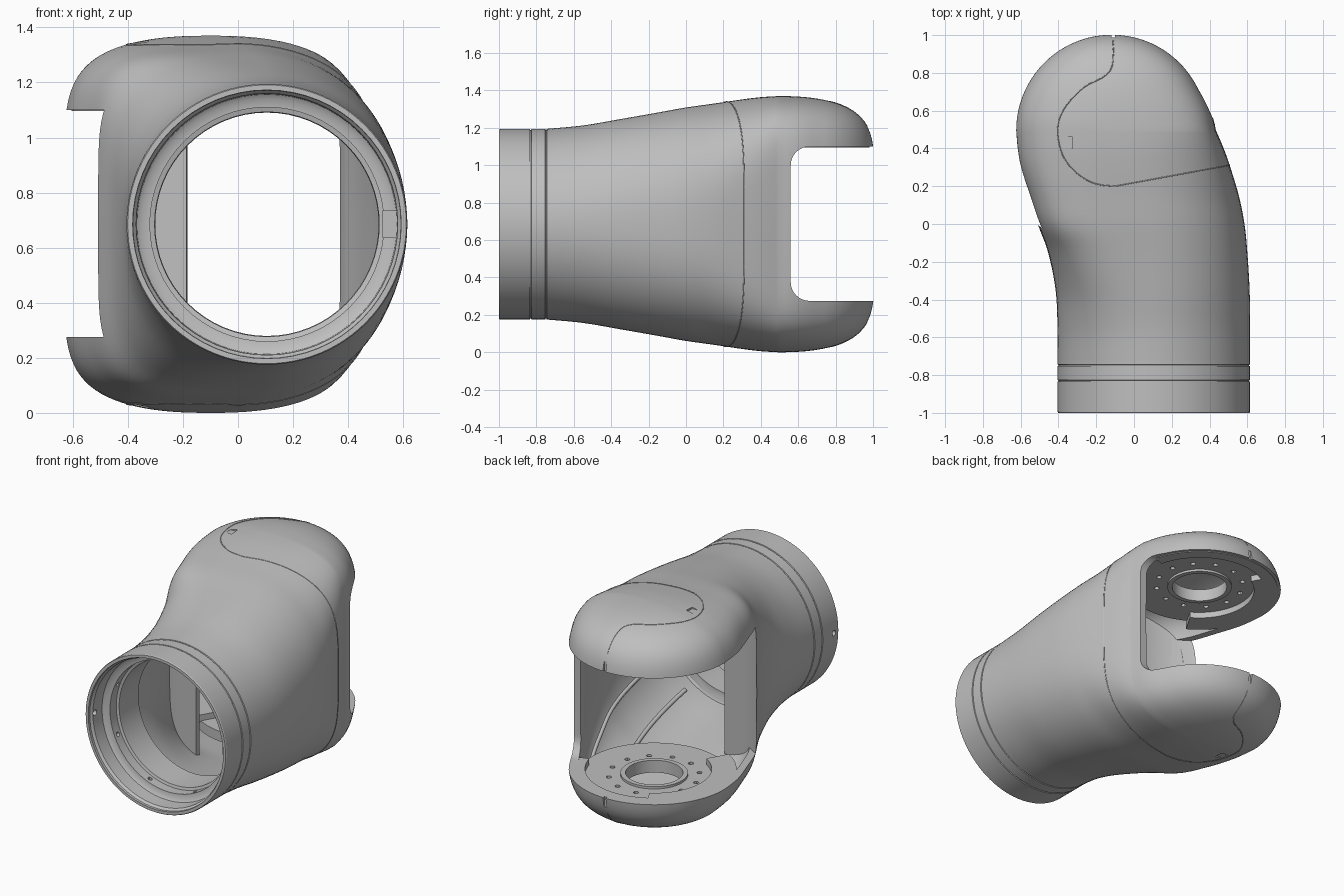
import bpy, bmesh, math
from math import sin, cos, pi, radians
from mathutils import Vector
from mathutils.bvhtree import BVHTree

cube = bpy.data.objects.get("Cube")
if cube:
    bpy.data.objects.remove(cube, do_unlink=True)

MID, N = 0.685, 96                 # height of the long axis, points per section
JX, JY, JR, JB = -0.117, 0.495, 0.515, 0.685   # joint axis, head radius, half height
WIDE = 0.07                        # extra width of the head where the +x wall ends
LOW, HIGH = 0.275, 1.1             # fork opening

GREY = bpy.data.materials.new("cast grey")
GREY.use_nodes = True
GREY.diffuse_color = (.52, .52, .52, 1)
GREY.node_tree.nodes["Principled BSDF"].inputs["Base Color"].default_value = (.52, .52, .52, 1)


def make(name, verts, faces):
    me = bpy.data.meshes.new(name)
    me.from_pydata([tuple(v) for v in verts], [], faces)
    bm = bmesh.new()
    bm.from_mesh(me)
    bmesh.ops.remove_doubles(bm, verts=bm.verts, dist=1e-5)
    bmesh.ops.recalc_face_normals(bm, faces=bm.faces)
    bm.to_mesh(me)
    bm.free()
    me.materials.append(GREY)
    ob = bpy.data.objects.new(name, me)
    bpy.context.collection.objects.link(ob)
    return ob


def activate(ob):
    bpy.ops.object.select_all(action='DESELECT')
    ob.select_set(True)
    bpy.context.view_layer.objects.active = ob


def boolean(ob, cutter, op='DIFFERENCE'):
    cutter.hide_render = True
    mod = ob.modifiers.new("cut", 'BOOLEAN')
    mod.operation, mod.solver, mod.object = op, 'EXACT', cutter
    activate(ob)
    bpy.ops.object.modifier_apply(modifier=mod.name)
    bpy.data.objects.remove(cutter, do_unlink=True)


def smooth(ob):
    activate(ob)
    bpy.ops.object.shade_smooth_by_angle(angle=radians(30))


def bridge(rings, caps=True, loop=False):
    n, k = len(rings[0]), len(rings)
    verts = [p for r in rings for p in r]
    faces = [(i * n + j, i * n + (j + 1) % n, (i + 1) % k * n + (j + 1) % n, (i + 1) % k * n + j)
             for i in range(k if loop else k - 1) for j in range(n)]
    if caps:
        faces += [tuple(range(n)), tuple(range((k - 1) * n, k * n))]
    return verts, faces


def upright(u, v, w):
    return (u, v, w)


def prism(name, outline, a, b, place=upright):
    return make(name, *bridge([[place(u, v, w) for u, v in outline] for w in (a, b)]))


def box(name, centre, size):
    x, y, z = centre
    sx, sy, sz = (s / 2 for s in size)
    return prism(name, [(x - sx, y - sy), (x + sx, y - sy), (x + sx, y + sy), (x - sx, y + sy)],
                 z - sz, z + sz)


def sector(r0, r1, a0, a1):
    angles = [radians(a) for a in range(a0, a1 + 1, 3)]
    return [(JX + r * cos(a), JY + r * sin(a)) for r, s in ((r0, 1), (r1, -1)) for a in angles[::s]]


def lathe(name, profile, place, seg=64):
    rings = [[place(r * cos(2 * pi * i / seg), r * sin(2 * pi * i / seg), h) for r, h in profile]
             for i in range(seg)]
    return make(name, *bridge(rings, caps=False, loop=True))


def spline(keys, steps):
    out = []
    for i in range(len(keys) - 1):
        p = [keys[max(0, min(len(keys) - 1, i + o))] for o in (-1, 0, 1, 2)]
        for s in range(steps):
            t = s / steps
            out.append(tuple(0.5 * (2 * b + (c - a) * t + (2 * a - 5 * b + 4 * c - d) * t * t
                                    + (3 * b - a - 3 * c + d) * t ** 3) for a, b, c, d in zip(*p)))
    return out + [tuple(keys[-1])]


def power(v, n):
    return math.copysign(abs(v) ** (2 / n), v) if abs(v) > 1e-9 else 0.0


# Stations along y: y, min x, max x, half height, then x and z squareness of the +x and -x sides
HX, HZ = 2.3, 6.5
KEYS = [(-.74, -.405, .615, .51, 2, 2, 2, 2), (-.55, -.405, .615, .528, 2, 2.05, 2.15, 2.15),
        (-.35, -.415, .612, .562, 2, 2.2, 2.6, 2.6), (-.15, -.455, .6, .597, 2, 2.4, 3.4, 3.7),
        (0, -.51, .585, .624, 2, 2.6, 4.4, 5.5), (.15, -.56, .555, .645, 2, 3, 4, 5.7),
        (.3, -.608, .51, .667, 2.05, 4, 3, 6), (.4, -.625, .475, .679, 2.15, 5, 2.6, 6.2),
        (JY, JX - JR, JX + JR * (1 + WIDE), JB, HX, HZ, HX, HZ)]
STATIONS = spline(KEYS, 5)


def section(st, d):
    y, x0, x1, h = st[:4]
    c, a, h = (x0 + x1) / 2, (x1 - x0) / 2 - d, h - d
    points = []
    for i in range(N):
        t = 2 * pi * i / N
        n, m = st[4:6] if cos(t) > 0 else st[6:8]
        points.append((c + a * power(cos(t), n), y, MID + h * power(sin(t), m)))
    return points


def head(phi, d):
    R, b = JR - d, JB - d
    ring = []
    for i in range(N):
        t = 2 * pi * i / N
        x, dy = R * cos(phi) * power(cos(t), HX), R * sin(phi)
        z = b * max(0, 1 - (math.hypot(x, dy) / R) ** HX) ** (1 / HZ)
        if x > 0:
            x *= 1 + WIDE * max(0, 1 - phi / radians(25))
        ring.append((JX + x, JY + dy, MID + (z if i < N / 2 else -z)))
    return ring


def loft(name, d, start):
    rings = [section((y, -.405 + i, .615 - i, .51 - i, 2, 2, 2, 2), d) for y, i in start]
    rings += [section(s, d) for s in STATIONS if s[0] > start[-1][0] + .001]
    rings += [head(radians(p), d) for p in range(4, 89, 4)]
    return make(name, *bridge(rings))


# Outer housing with two grooves round the collar
COLLAR = [(-1, .004), (-.994, 0), (-.835, 0), (-.833, .006), (-.828, .006), (-.826, 0),
          (-.753, 0), (-.751, .006), (-.746, .006), (-.744, 0)]
housing = loft("housing", 0, COLLAR)
bm = bmesh.new()
bm.from_mesh(housing.data)
tree = BVHTree.FromBMesh(bm)
bm.free()

# Curved partition behind the joint
partition = prism("partition", sector(.636, .667, 225, 264), .01, 1.36)
boolean(partition, loft("partition_limit", .01, COLLAR), 'INTERSECT')

# Hollow interior and stepped bore
boolean(housing, loft("cavity", .045, [(-.6, .003)]))
bore = [(0, -1.05), (.49, -1.05), (.487, -.985), (.475, -.97), (.472, -.88), (.455, -.868),
        (.425, -.865), (.425, -.8), (.408, -.795), (.405, -.55), (0, -.55)]
boolean(housing, lathe("bore", bore, lambda u, v, w: (.105 + u, w, MID + v)))
for k in range(8):
    ca, sa = cos(pi * k / 4 + .4), sin(pi * k / 4 + .4)
    boolean(housing, lathe("bore_screw_hole", [(0, .4), (.014, .4), (.014, .46), (0, .46)],
                           lambda u, v, w: (.105 + w * ca - v * sa, -.83 + u, MID + w * sa + v * ca), 12))

# Fork opening: rounded slot through the back, and a round clearance on the -x side
rad, back = .1, .56
slot = [(1.3, LOW), (1.3, HIGH)]
slot += [(back + rad - rad * sin(a), HIGH - rad + rad * cos(a)) for a in (pi / 16 * i for i in range(9))]
slot += [(back + rad - rad * cos(a), LOW + rad - rad * sin(a)) for a in (pi / 16 * i for i in range(9))]
boolean(housing, prism("slot", slot, -1, 1, lambda u, v, w: (w, u, v)))
half = [(JX + .635 * cos(a), JY + .635 * sin(a)) for a in (radians(90 + 3 * i) for i in range(61))]
boolean(housing, prism("clearance", half, LOW, HIGH))

# Cover clips, edge slots and collar screw hole
for s in (1, -1):
    boolean(housing, box("clip_notch", (-.35, .43, MID + s * .69), (.05, .06, .07)))
    boolean(housing, box("edge_slot", (-.11, 1.0, MID + s * .44), (.02, .03, .07)))
boolean(housing, lathe("screw_hole", [(0, -.6), (.018, -.6), (.018, -.3), (0, -.3)],
                       lambda u, v, w: (w, -.95 + u, MID + v), 16))
smooth(housing)
smooth(partition)

# Bearing plate with bolt circle, rim and wide side shelf in each fork arm
for side, s in (("lower", 1), ("upper", -1)):
    def put(u, v, w, s=s):
        return (JX + u, JY + v, MID + s * (w - MID))

    def flip(u, v, w, s=s):
        return (u, v, MID + s * (w - MID))
    plate = lathe(side + "_bearing_plate",
                  [(.45, .17), (.45, .235), (.2, .235), (.2, .25), (.17, .25), (.17, .17)], put)
    for i in range(12):
        a = 2 * pi * i / 12 + .2
        boolean(plate, lathe("bolt_hole", [(0, .1), (.016, .1), (.016, .3), (0, .3)],
                             lambda u, v, w: put(u + .27 * cos(a), v + .27 * sin(a), w), 12))
    smooth(plate)
    smooth(prism(side + "_arm_rim", sector(.41, .487, 15, 120), .23, .2745, flip))
    smooth(prism(side + "_arm_shelf", sector(.34, .487, 120, 240), .23, .2745, flip))

# Locating key in the bore
box("locating_key", (.56, -.86, MID), (.07, .1, .1))


def tube(name, points, radius):
    cu = bpy.data.curves.new(name, 'CURVE')
    cu.dimensions, cu.bevel_depth, cu.bevel_resolution = '3D', radius, 1
    sp = cu.splines.new('POLY')
    sp.points.add(len(points) - 1)
    for p, q in zip(sp.points, points):
        p.co = (*q, 1)
    cu.materials.append(GREY)
    bpy.context.collection.objects.link(bpy.data.objects.new(name, cu))


# Ribs along the inner +x wall
for name, i in (("upper_rib", 7), ("lower_rib", N - 7), ("floor_rib", N - 15)):
    tube(name, [section(s, .045)[i] for s in STATIONS if -.55 < s[0] < .47], .014)

# Cover seam: over the head, down the +x wall and back underneath
plan = spline([(-.11, .97), (-.115, .84), (-.16, .78), (-.27, .72), (-.37, .61), (-.405, .5),
               (-.38, .37), (-.31, .275), (-.21, .215), (-.1, .2)], 5)
top = [tree.ray_cast(Vector((x, y, MID)), Vector((0, 0, 1)))[0] for x, y in plan]
arc = []
for deg in range(86, -87, -2):
    t = radians(deg)
    arc.append(tree.ray_cast(Vector((-.1, .2, MID)), Vector((.983 * cos(t), .18 * cos(t), sin(t))))[0])
under = [Vector((p.x, p.y, 2 * MID - p.z)) for p in reversed(top) if p]
tube("cover_seam", [p for p in top + arc + under if p], .003)
